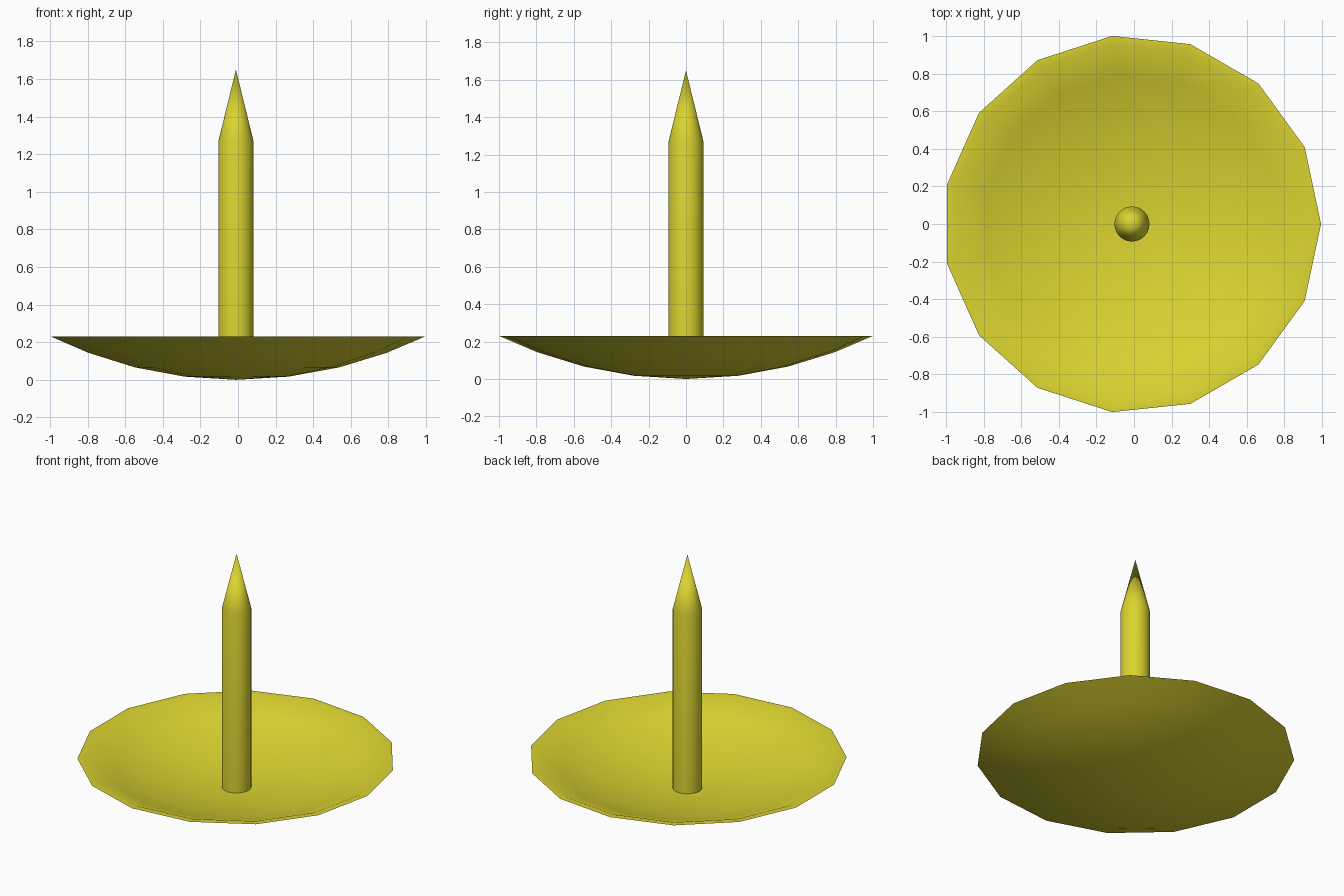
import bpy, bmesh, math

if "Cube" in bpy.data.objects:
    bpy.data.objects.remove(bpy.data.objects["Cube"])

yellow = bpy.data.materials.new("brass yellow")
yellow.diffuse_color = (0.71, 0.66, 0.03, 1.0)
yellow.use_nodes = True
yellow.node_tree.nodes["Principled BSDF"].inputs["Base Color"].default_value = yellow.diffuse_color
CX = -0.011  # axis offset of the odd-sided head


def lathe(name, profile, sides, angle):
    """Revolve (radius, z) points about z; radius 0 makes a pole."""
    bm = bmesh.new()
    rings = []
    for r, z in profile:
        if r == 0:
            rings.append([bm.verts.new((0, 0, z))] * sides)
        else:
            rings.append([bm.verts.new((r * math.cos(2 * math.pi * i / sides),
                                        r * math.sin(2 * math.pi * i / sides), z))
                          for i in range(sides)])
    for a, b in zip(rings, rings[1:]):
        for i in range(sides):
            j = (i + 1) % sides
            bm.faces.new(list(dict.fromkeys((a[i], a[j], b[j], b[i]))))
    bmesh.ops.recalc_face_normals(bm, faces=bm.faces)
    me = bpy.data.meshes.new(name)
    bm.to_mesh(me)
    bm.free()
    me.materials.append(yellow)
    ob = bpy.data.objects.new(name, me)
    ob.location.x = CX
    bpy.context.collection.objects.link(ob)
    bpy.ops.object.select_all(action='DESELECT')
    bpy.context.view_layer.objects.active = ob
    ob.select_set(True)
    bpy.ops.object.shade_smooth_by_angle(angle=math.radians(angle))
    return ob


# shallow spherical head: outer skin, flat rim, inner skin
SPHERE, THICK, RIM = 2.31, 0.02, 0.23


def cap(r, radius):
    return SPHERE - math.sqrt(radius ** 2 - r ** 2)


outer = [(r, cap(r, SPHERE)) for r in (0, 0.28, 0.55, 0.80)] + [(1.0055, RIM)]
inner = [(0.96, RIM)] + [(r, cap(r, SPHERE - THICK)) for r in (0.79, 0.545, 0.277, 0)]
lathe("tack_head", outer + inner, 15, 35)

# round pin with a sharp conical point
lathe("pin", [(0, 0.012), (0.093, 0.012), (0.093, 1.27), (0, 1.65)], 32, 35)
